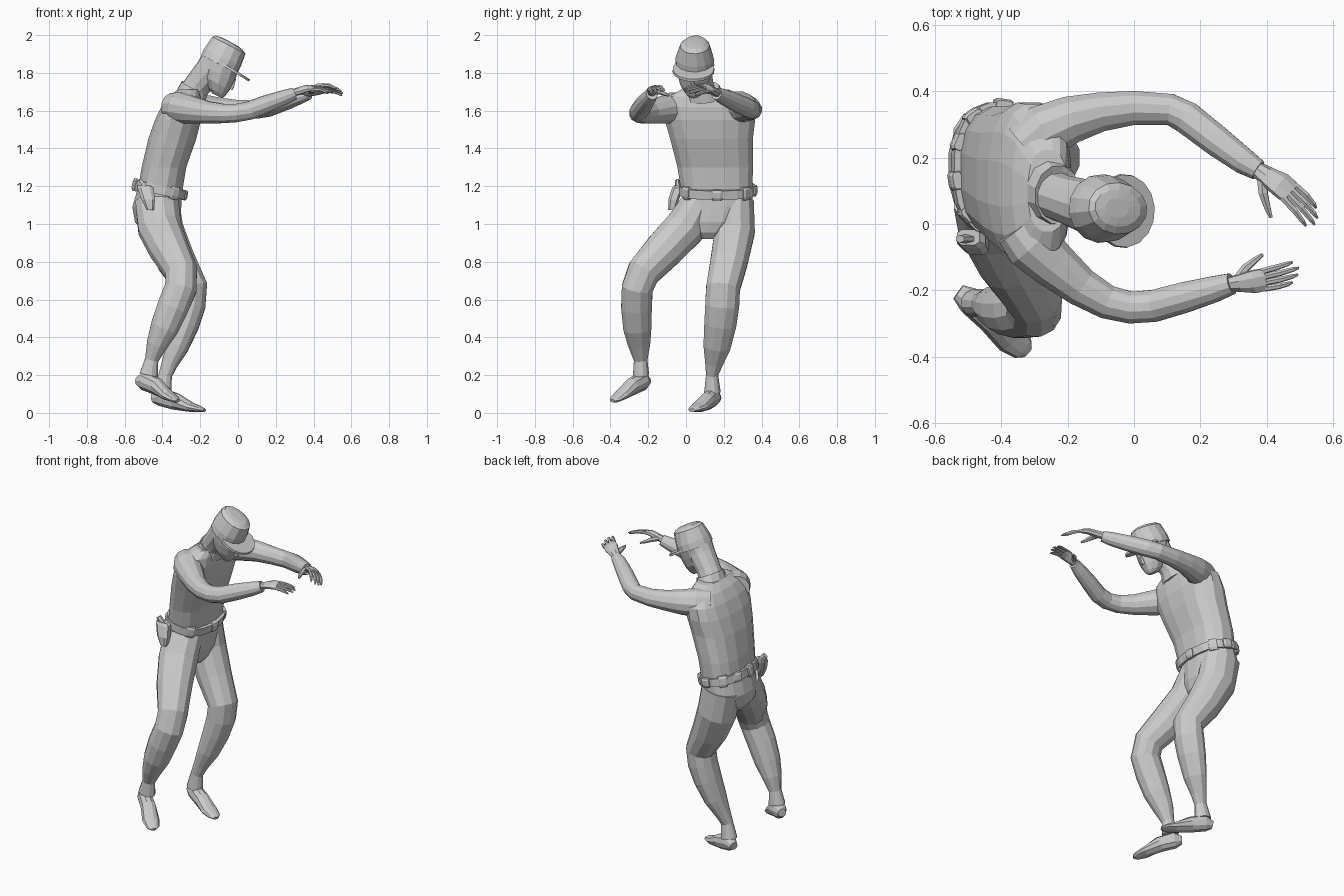
import bpy, bmesh
from math import cos, sin, pi, radians
from mathutils import Vector, Matrix

X, Z = Vector((1, 0, 0)), Vector((0, 0, 1))


def loft(name, rings, n=12, ref=X, axis=None, power=1.0, M=Matrix()):
    """Skin rings (x, y, z, half-size along ref, half-size sideways)."""
    bm = bmesh.new()
    P = [Vector(r[:3]) for r in rings]
    loops = []
    for i, r in enumerate(rings):
        t = Vector(axis) if axis else P[min(i + 1, len(P) - 1)] - P[max(i - 1, 0)]
        t.normalize()
        u = (ref - t * ref.dot(t)).normalized()
        v = t.cross(u)
        a, b = r[3], r[-1]
        ring = []
        for k in range(n):
            c, s = cos(2 * pi * (k + .5) / n), sin(2 * pi * (k + .5) / n)
            c = abs(c) ** power * (1 if c > 0 else -1)
            s = abs(s) ** power * (1 if s > 0 else -1)
            ring.append(bm.verts.new(M @ (P[i] + u * a * c + v * b * s)))
        loops.append(ring)
    for A, B in zip(loops, loops[1:]):
        for k in range(n):
            j = (k + 1) % n
            bm.faces.new((A[k], A[j], B[j], B[k]))
    bm.faces.new(loops[0][::-1])
    bm.faces.new(loops[-1])
    bmesh.ops.recalc_face_normals(bm, faces=bm.faces)
    me = bpy.data.meshes.new(name)
    bm.to_mesh(me)
    bm.free()
    ob = bpy.data.objects.new(name, me)
    bpy.context.collection.objects.link(ob)
    return ob


# Shirt torso, leaning forward
loft("torso", [(-.415, .163, 1.16, .12, .19), (-.392, .155, 1.3, .12, .203),
               (-.348, .135, 1.45, .129, .222), (-.318, .127, 1.55, .124, .243),
               (-.298, .12, 1.62, .11, .245), (-.28, .112, 1.675, .088, .21),
               (-.26, .1, 1.712, .06, .125)], n=16, axis=(0, 0, 1), power=.8)

# Hips
loft("hips", [(-.415, .165, 1.18, .12, .19), (-.43, .17, 1.09, .132, .188),
              (-.425, .155, 1.01, .122, .15), (-.41, .135, .955, .09, .09),
              (-.40, .13, .92, .05, .05)], n=16, axis=(0, 0, 1), power=.9)

# Trouser legs
loft("right_leg", [(-.43, .075, 1.12, .118, .095), (-.415, -.005, .98, .118, .112),
                   (-.365, -.115, .865, .106, .106), (-.30, -.225, .745, .088, .092),
                   (-.303, -.258, .66, .088, .085), (-.345, -.262, .56, .086, .084),
                   (-.39, -.258, .45, .077, .077), (-.43, -.248, .36, .057, .06),
                   (-.457, -.24, .28, .037, .037), (-.472, -.238, .2, .052, .044)])
loft("left_leg", [(-.43, .262, 1.12, .12, .1), (-.40, .258, .96, .118, .11),
                  (-.325, .228, .8, .104, .102), (-.243, .196, .66, .086, .093),
                  (-.252, .192, .57, .083, .093), (-.28, .182, .47, .077, .088),
                  (-.322, .164, .35, .062, .074), (-.362, .148, .26, .044, .048),
                  (-.385, .138, .2, .037, .033), (-.4, .14, .11, .05, .045)])

# Feet: (heel to toe), half-height then half-width
loft("right_foot", [(-.53, -.205, .17, .025, .025), (-.495, -.23, .168, .05, .042),
                    (-.43, -.285, .14, .046, .045), (-.37, -.345, .092, .026, .05),
                    (-.335, -.375, .07, .016, .038), (-.32, -.388, .063, .008, .018)],
     n=10, ref=Z)
loft("left_foot", [(-.45, .165, .078, .025, .025), (-.41, .145, .085, .05, .042),
                   (-.33, .11, .06, .046, .045), (-.25, .07, .03, .026, .05),
                   (-.20, .045, .019, .016, .038), (-.178, .033, .013, .009, .018)],
     n=10, ref=Z)

# Arms reaching forward
loft("left_arm", [(-.33, .23, 1.62, .075), (-.27, .28, 1.62, .085), (-.19, .315, 1.615, .074),
                  (-.1, .338, 1.61, .061), (.0, .35, 1.605, .053), (.11, .345, 1.607, .049),
                  (.16, .32, 1.618, .051), (.25, .25, 1.65, .048), (.33, .19, 1.677, .041),
                  (.375, .162, 1.69, .032)], ref=Z)
loft("right_arm", [(-.35, -.01, 1.62, .075), (-.31, -.06, 1.615, .085),
                   (-.245, -.12, 1.603, .075), (-.16, -.19, 1.59, .061),
                   (-.08, -.236, 1.585, .053), (-.01, -.252, 1.587, .05),
                   (.06, -.247, 1.6, .05), (.15, -.222, 1.635, .048),
                   (.24, -.197, 1.668, .041), (.295, -.18, 1.69, .033)], ref=Z)


# Hands: palm, four fingers and a thumb in a local frame along +x
def hand(side, wrist, yaw, roll, thumb, size):
    M = (Matrix.Translation(wrist) @ Matrix.Rotation(radians(yaw), 4, 'Z')
         @ Matrix.Diagonal((size, thumb * size, size, 1))
         @ Matrix.Rotation(radians(roll), 4, 'X'))
    loft(side + "_palm", [(-.01, 0, 0, .022, .024), (.03, 0, .012, .022, .032),
                          (.075, 0, .028, .019, .042), (.115, 0, .03, .013, .041)],
         n=8, ref=Z, M=M)
    for i, length in enumerate((.108, .125, .118, .095)):
        y = .03 - .02 * i
        loft(f"{side}_finger_{i + 1}",
             [(.105, y, .03, .011), (.105 + length * .5, y * 1.1, .026, .010),
              (.105 + length * .85, y * 1.15, .014, .008),
              (.105 + length, y * 1.15, .006, .004)], n=6, ref=Z, M=M)
    loft(side + "_thumb", [(.02, .01, .005, .017), (.055, .042, -.006, .015),
                           (.09, .058, -.022, .011), (.12, .07, -.034, .006)],
         n=6, ref=Z, M=M)


hand("left", (.375, .16, 1.693), -42, 30, -1, 1.02)
hand("right", (.295, -.18, 1.693), 11, 15, 1, .9)

# Neck and collar
loft("neck", [(-.265, .095, 1.66, .075), (-.21, .075, 1.74, .072), (-.15, .055, 1.81, .08),
              (-.115, .045, 1.86, .085)])
loft("collar", [(-.248, .098, 1.675, .085, .105), (-.23, .088, 1.722, .077, .09),
                (-.23, .088, 1.716, .06, .07)], axis=(.5, -.1, 1))

# Head and cap, nodding forward
H = (Matrix.Translation((-.11, .045, 1.80)) @ Matrix.Rotation(radians(-6), 4, 'Z')
     @ Matrix.Rotation(radians(27), 4, 'Y') @ Matrix.Rotation(radians(-3), 4, 'X'))
UP = (0, 0, 1)
loft("head", [(.055, 0, -.108, .03, .028), (.04, 0, -.09, .054, .05), (.018, 0, -.05, .084, .076),
              (.002, 0, 0, .103, .09), (-.008, 0, .05, .105, .098), (-.01, 0, .1, .09, .085)],
     axis=UP, M=H)
loft("nose", [(.095, 0, -.045, .02, .016), (.095, 0, -.03, .022, .014), (.095, 0, .015, .01, .008)],
     n=6, axis=UP, M=H)
loft("cap_crown", [(-.012, 0, .045, .109, .104), (-.012, 0, .085, .109, .101),
                   (-.012, 0, .158, .1, .078), (-.02, 0, .173, .078, .056),
                   (-.025, 0, .178, .04, .03)], n=14, axis=UP, M=H)
loft("cap_visor", [(.064, 0, .044, .108, .112), (.064, 0, .057, .106, .11)], n=16,
     axis=(.08, 0, 1), M=H)

# Belt with pouches and a holster
B = Matrix.Translation((-.413, .165, 1.18)) @ Matrix.Rotation(radians(12), 4, 'Y')
loft("belt", [(0, 0, -.024, .138, .203), (0, 0, .024, .138, .203)], n=20, axis=UP, power=.85, M=B)
for i, deg in enumerate((0, 50, 82, 125, 155, 190, 225, 305)):
    a = radians(deg)
    R = B @ Matrix.Translation((.13 * cos(a), .195 * sin(a), 0)) @ Matrix.Rotation(a, 4, 'Z')
    h = .034 if i % 2 else .027
    loft(f"pouch_{i + 1}", [(0, 0, -h, .014, .024), (0, 0, -h * .5, .02, .03),
                            (0, 0, h * .6, .02, .03), (0, 0, h, .014, .026)],
         n=8, axis=UP, power=.5, M=R)
loft("holster", [(-.465, -.075, 1.075, .02, .02), (-.475, -.065, 1.13, .038, .03),
                 (-.49, -.045, 1.19, .044, .03), (-.50, -.04, 1.205, .036, .024)],
     n=8, axis=UP, power=.6)
loft("pistol_grip", [(-.495, -.045, 1.19, .022, .014), (-.525, -.045, 1.23, .018, .012)], n=6)
